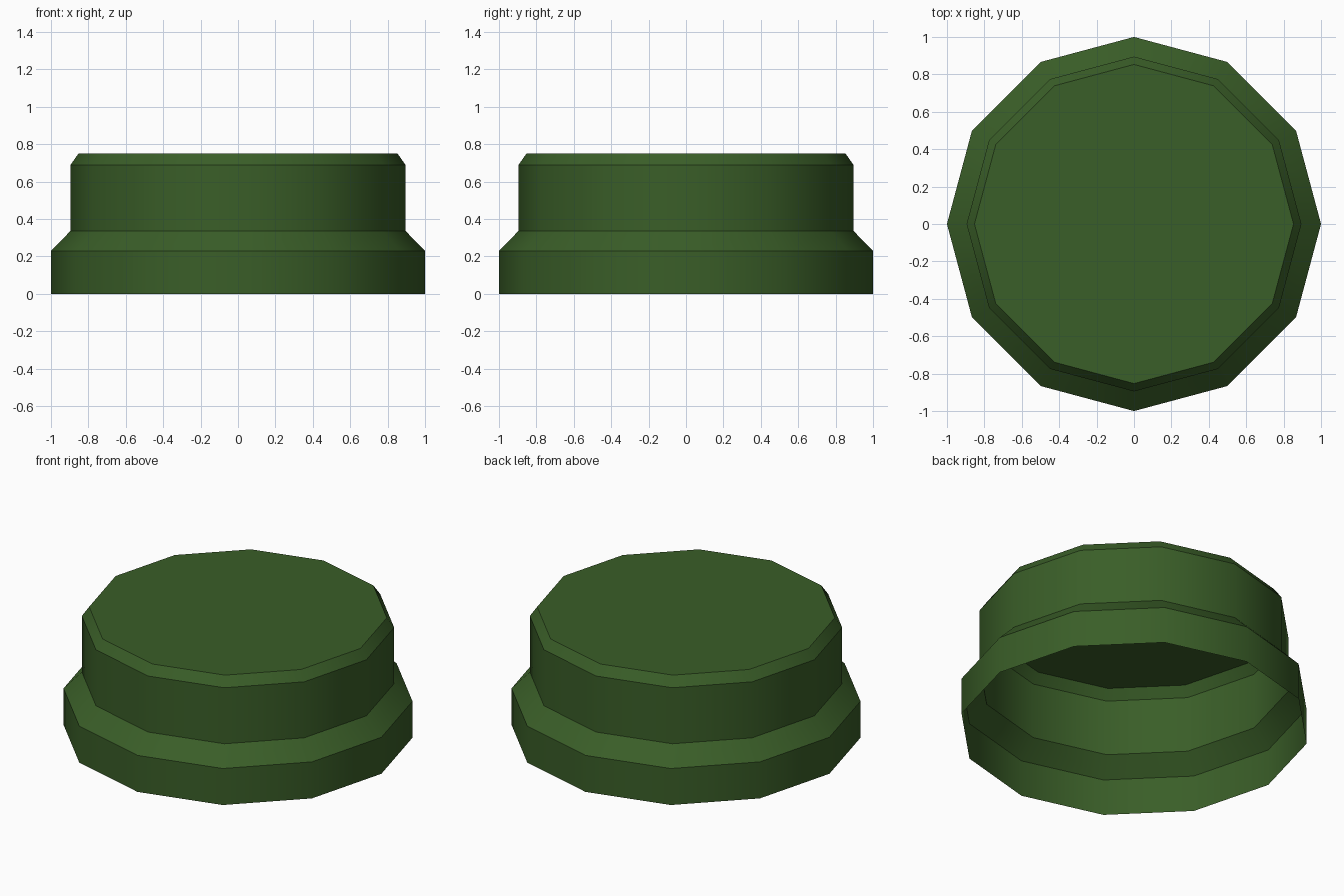
import bpy, bmesh, math

if "Cube" in bpy.data.objects:
    bpy.data.objects.remove(bpy.data.objects["Cube"])

SIDES = 12
# (radius, height) from the open bottom rim to the top edge
PROFILE = [(1.0, 0.0), (1.0, 0.23), (0.895, 0.337), (0.895, 0.69), (0.853, 0.75)]

green = bpy.data.materials.new("dark_green")
green.diffuse_color = (0.042, 0.112, 0.021, 1)
green.use_nodes = True
green.node_tree.nodes["Principled BSDF"].inputs["Base Color"].default_value = green.diffuse_color

# Hollow stepped cap: lathed thin shell with a closed top and open bottom
bm = bmesh.new()
rings = [[bm.verts.new((r * math.cos(2 * math.pi * i / SIDES),
                        r * math.sin(2 * math.pi * i / SIDES), z))
          for i in range(SIDES)] for r, z in PROFILE]
for low, high in zip(rings, rings[1:]):
    for i in range(SIDES):
        j = (i + 1) % SIDES
        bm.faces.new((low[i], low[j], high[j], high[i]))
bm.faces.new(rings[-1])

mesh = bpy.data.meshes.new("cap")
bm.to_mesh(mesh)
bm.free()
mesh.materials.append(green)
cap = bpy.data.objects.new("cap", mesh)
bpy.context.collection.objects.link(cap)

# Smooth around the sides, crisp at the steps
bpy.context.view_layer.objects.active = cap
cap.select_set(True)
bpy.ops.object.shade_smooth_by_angle(angle=math.radians(32))
